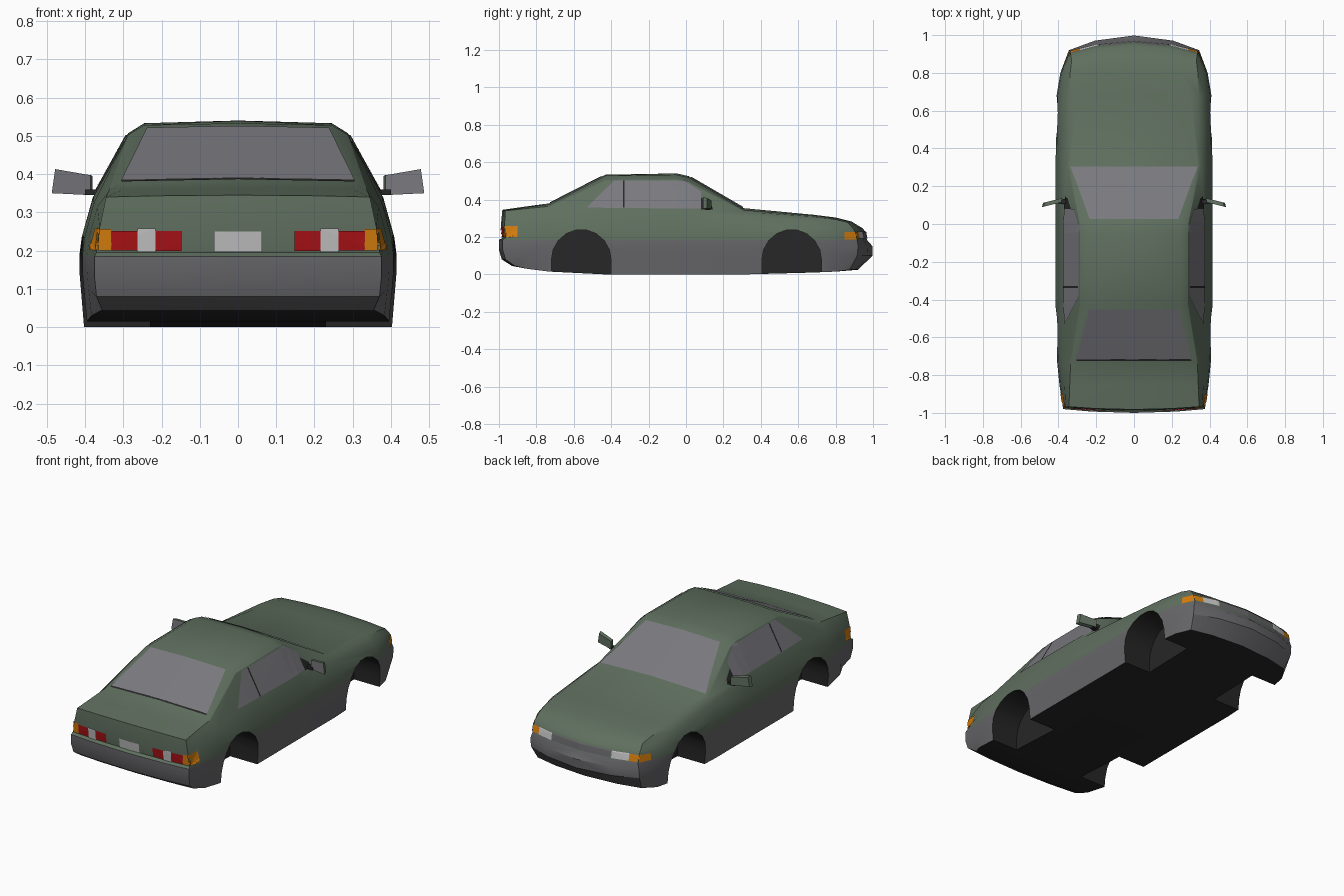
import bpy, bmesh, math
from mathutils import Vector
from mathutils.bvhtree import BVHTree

if "Cube" in bpy.data.objects:
    bpy.data.objects.remove(bpy.data.objects["Cube"])


def mat(name, *c):
    m = bpy.data.materials.new(name)
    m.diffuse_color = (*c, 1)
    m.use_nodes = True
    m.node_tree.nodes["Principled BSDF"].inputs["Base Color"].default_value = m.diffuse_color
    return m


GREEN = mat("green paint", .115, .16, .115)
GRAY = mat("gray trim", .135, .135, .145)
BLACK = mat("black underside", .02, .02, .02)
GLASS = mat("window glass", .19, .19, .21)
RED = mat("red lamp", .40, .006, .008)
ORANGE = mat("orange lamp", .65, .20, .004)
WHITE = mat("white lamp", .55, .55, .55)
BODY = [GREEN, GRAY, BLACK]


def add(name, bm, mats):
    me = bpy.data.meshes.new(name)
    bmesh.ops.recalc_face_normals(bm, faces=bm.faces)
    bm.to_mesh(me)
    bm.free()
    for m in mats:
        me.materials.append(m)
    o = bpy.data.objects.new(name, me)
    bpy.context.collection.objects.link(o)
    return o


def apply(o, m):
    bpy.context.view_layer.objects.active = o
    bpy.ops.object.modifier_apply(modifier=m.name)


# --- body shell: lofted half sections with bowed end caps, mirrored
# y, width, floor z, shoulder x z, edge x z, inner edge x z, centre z
stations = [
    (-.85, .395, .03, .368, .315, .34, .352, .30, .36, .364),
    (-.73, .407, .015, .377, .325, .335, .364, .31, .374, .38),
    (-.43, .415, 0, .378, .34, .287, .503, .245, .528, .533),
    (-.05, .415, 0, .38, .338, .287, .507, .245, .533, .54),
    (.015, .415, 0, .38, .335, .29, .493, .24, .518, .525),
    (.31, .415, 0, .385, .31, .352, .335, .335, .344, .354),
    (.68, .41, .01, .375, .285, .342, .309, .30, .315, .319),
    (.80, .39, .015, .362, .265, .338, .294, .25, .301, .304),
]
# end rows from bottom to top: x, y, z, bow
rear = [(.355, -.915, .045, -.015), (.37, -.965, .08, -.02), (.375, -.98, .13, -.02),
        (.375, -.98, .185, -.02), (.37, -.966, .195, -.015), (.362, -.97, .26, -.02),
        (.345, -.967, .34, -.015)]
front = [(.33, .875, .025, .045), (.345, .915, .10, .082), (.345, .92, .15, .078),
         (.335, .915, .185, .052), (.335, .905, .225, .055), (.335, .895, .245, .052),
         (.33, .865, .278, .02)]

bm = bmesh.new()


def strip_mat(i):
    return 2 if i < 2 else 1 if i < 5 else 0


def quad(vs, m):
    bm.faces.new(vs).material_index = m


def section(y, w, zb, sx, sz, ex, ez, mx, mz, cz):
    pts = [(0, zb), (.6 * w, zb), (w * .97, zb), (w * .99, .10), (w, .15), (w, .185),
           (w * .985, .235), (sx, sz), (ex, ez), (mx, mz), (0, cz)]
    return [bm.verts.new((x, y, z)) for x, z in pts]


def cap(rows):
    g = [[bm.verts.new((x * k, y + b * t, z + (.005 * t if r == 6 else 0)))
          for k, t in ((1, 0), (.6, .65), (0, 1))] for r, (x, y, z, b) in enumerate(rows)]
    for r in range(6):
        for c in range(2):
            quad((g[r][c], g[r][c + 1], g[r + 1][c + 1], g[r + 1][c]), strip_mat(r + 2))
    return [g[0][2], g[0][1]] + [r[0] for r in g] + [g[6][1], g[6][2]]


rings = [cap(rear)] + [section(*s) for s in stations] + [cap(front)]
for a, b in zip(rings, rings[1:]):
    for i in range(10):
        quad((a[i], a[i + 1], b[i + 1], b[i]), strip_mat(i))
body = add("car_body", bm, BODY)
m = body.modifiers.new("mirror", 'MIRROR')
m.use_clip = True
apply(body, m)


# --- wheel arches cut from the body
def prism(name, quadrants, x0, x1, mats, index=0):
    b = bmesh.new()
    lo, hi = [[b.verts.new((x, y, z)) for y, z in quadrants] for x in (x0, x1)]
    b.faces.new(lo)
    b.faces.new(hi)
    n = len(lo)
    for i in range(n):
        b.faces.new((lo[i], lo[(i + 1) % n], hi[(i + 1) % n], hi[i]))
    for f in b.faces:
        f.material_index = index
    return add(name, b, mats)


for yc in (-.56, .565):
    arch = [(yc + .16 * math.cos(a), .075 + .165 * math.sin(a))
            for a in (math.pi * (i + .001) / 9 for i in range(10))]
    arch = [(yc + .16, -.1)] + arch + [(yc - .16, -.1)]
    for s in (1, -1):
        cut = prism("arch_cutter", arch, s * .23, s * .6, BODY, 2)
        cut.hide_render = True
        m = body.modifiers.new("arch", 'BOOLEAN')
        m.operation, m.solver, m.object = 'DIFFERENCE', 'EXACT', cut
        apply(body, m)
        bpy.data.objects.remove(cut)
bpy.ops.object.select_all(action='DESELECT')
body.select_set(True)
bpy.context.view_layer.objects.active = body
bpy.ops.object.shade_smooth_by_angle(angle=math.radians(28))

tmp = bmesh.new()
tmp.from_mesh(body.data)
tree = BVHTree.FromBMesh(tmp)

# --- thin plates projected onto the body
VIEWS = {
    'rear': (lambda u, v: (u, -2, v), (0, 1, 0)),
    'front': (lambda u, v: (u, 2, v), (0, -1, 0)),
    'side': (lambda u, v: (2, u, v), (-1, 0, 0)),
    'top': (lambda u, v: (u, v, 2), (0, 0, -1)),
}


def plate(name, view, corners, material, both=True, lift=.004, n=12):
    origin, d = VIEWS[view]
    A, B, C, D = [Vector(c) for c in corners]
    for s in ((1, -1) if both else (1,)):
        b = bmesh.new()
        g = {}
        for i in range(n + 1):
            for j in range(n + 1):
                p = A.lerp(B, i / n).lerp(D.lerp(C, i / n), j / n)
                hit, nor, _, _ = tree.ray_cast(Vector(origin(*p)), Vector(d))
                if hit:
                    if nor.dot(Vector(d)) > 0:
                        nor = -nor
                    q = hit + nor * lift
                    g[i, j] = b.verts.new((q.x * s, q.y, q.z))
        for i in range(n):
            for j in range(n):
                k = [(i, j), (i + 1, j), (i + 1, j + 1), (i, j + 1)]
                if all(c in g for c in k):
                    f = b.faces.new([g[c] for c in k])
                    f.normal_update()
        o = add(name, b, [material])
        # face the plate outward
        out = Vector((d[0] * s, d[1], d[2]))
        if o.data.polygons and o.data.polygons[0].normal.dot(out) > 0:
            o.data.flip_normals()


def box(x0, x1, z0, z1):
    return [(x0, z0), (x1, z0), (x1, z1), (x0, z1)]


# windows
plate("windshield", 'top', [(-.235, .025), (.235, .025), (.335, .302), (-.335, .302)], GLASS, False)
plate("rear_window", 'top', [(-.305, -.715), (.305, -.715), (.238, -.45), (-.238, -.45)], GLASS, False)
plate("rear_window_seal", 'top', box(-.305, .305, -.724, -.714), BLACK, False)
plate("side_window", 'side', [(-.53, .355), (-.01, .35), (-.01, .5), (-.385, .5)], GLASS)
plate("front_side_window", 'side', [(-.01, .35), (.08, .35), (.08, .44), (-.01, .5)], GLASS)
plate("mirror_mount", 'side', [(.08, .345), (.145, .345), (.135, .37), (.08, .41)], BLACK)
plate("window_pillar", 'side', box(-.338, -.328, .355, .498), BLACK, lift=.006)

# tail lamps and number plate
plate("tail_lamp", 'rear', box(.148, .332, .2, .252), RED)
plate("reversing_lamp", 'rear', box(.215, .262, .197, .258), WHITE, lift=.007)
plate("rear_indicator", 'rear', box(.33, .364, .2, .257), ORANGE)
plate("rear_indicator_side", 'side', box(-.968, -.90, .2, .258), ORANGE)
plate("number_plate", 'rear', box(-.062, .062, .197, .25), WHITE, False)

# headlamps and grille
plate("headlamp", 'front', box(.19, .285, .19, .228), WHITE)
plate("front_indicator", 'front', box(.285, .334, .19, .226), ORANGE)
plate("front_indicator_side", 'side', box(.845, .91, .187, .226), ORANGE)
plate("grille", 'front', box(-.185, .185, .19, .228), GRAY, False)

# --- door mirrors: green shell with glass on the rear side
outline = [(.385, .345), (.487, .35), (.478, .413), (.385, .397)]
for s in (1, -1):
    b = bmesh.new()
    back, fore = [[b.verts.new((s * (x - k * .005), .115 - (x - .385) * .25 + k * .022,
                                .38 + (z - .38) * (1 - .15 * k))) for x, z in outline]
                  for k in (0, 1)]
    b.faces.new(back).material_index = 1
    b.faces.new(fore)
    for i in range(4):
        j = (i + 1) % 4
        b.faces.new((back[i], back[j], fore[j], fore[i]))
    add("door_mirror", b, [GREEN, GLASS])
    arm = prism("mirror_arm", [(.105, .345), (.13, .345), (.13, .36), (.105, .36)],
                s * .35, s * .40, [BLACK])
tmp.free()
